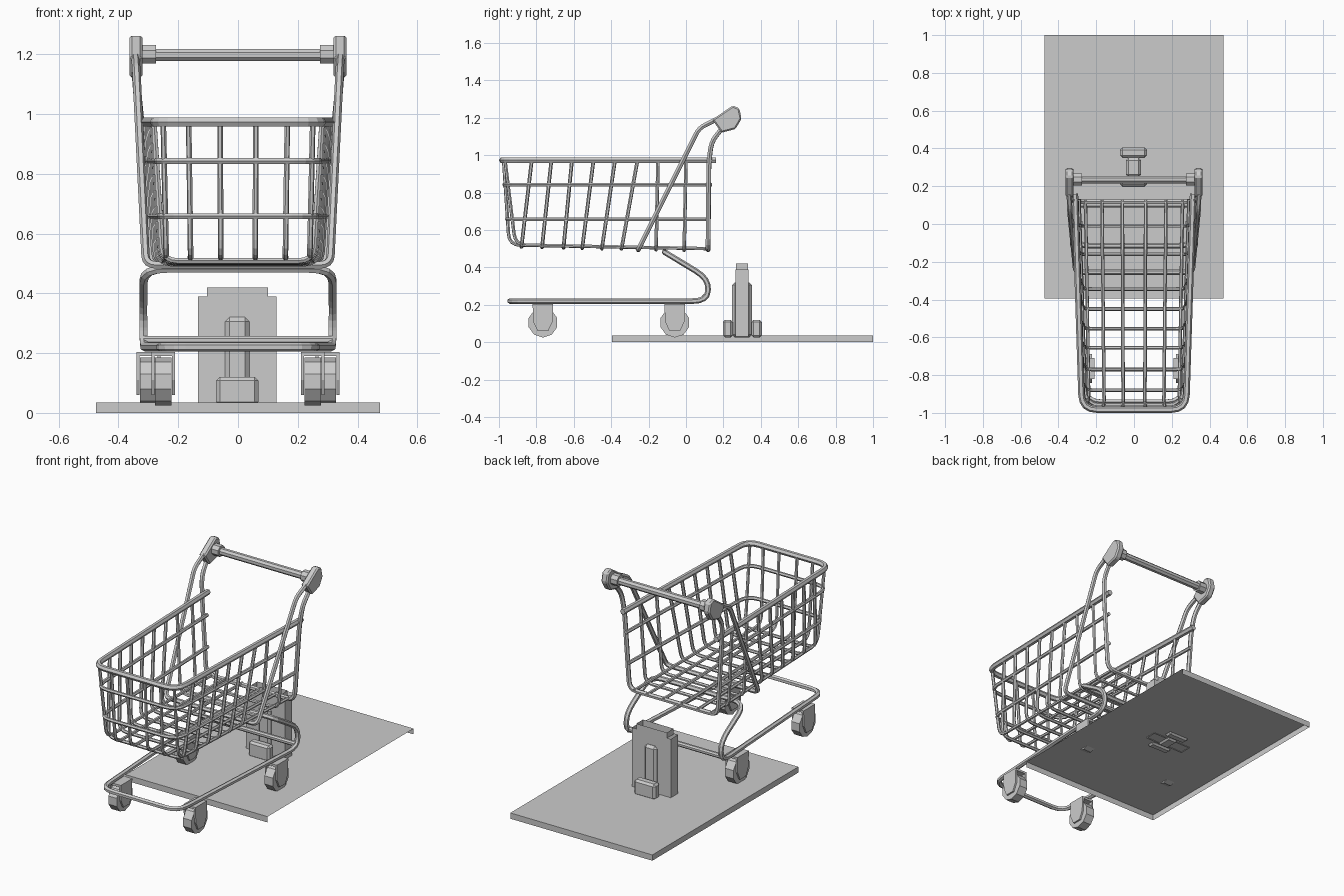
import bpy, bmesh, math
from mathutils import Vector

if "Cube" in bpy.data.objects:
    bpy.data.objects.remove(bpy.data.objects["Cube"], do_unlink=True)

GREY = (0.6, 0.6, 0.6, 1)
grey = bpy.data.materials.new("plain_grey")
grey.use_nodes = True
grey.diffuse_color = GREY
grey.node_tree.nodes["Principled BSDF"].inputs["Base Color"].default_value = GREY


def add_mesh(name, bm):
    mesh = bpy.data.meshes.new(name)
    bm.to_mesh(mesh)
    bm.free()
    mesh.materials.append(grey)
    obj = bpy.data.objects.new(name, mesh)
    bpy.context.collection.objects.link(obj)
    return obj


def box(name, lo, hi, open_sides=()):
    """Box between two corners, left open towards the given directions."""
    bm = bmesh.new()
    bmesh.ops.create_cube(bm, size=1)
    lo, hi = Vector(lo), Vector(hi)
    for v in bm.verts:
        v.co = (lo + hi) / 2 + v.co * (hi - lo)
    bm.normal_update()
    gone = [f for f in bm.faces if any(f.normal.dot(Vector(d)) > 0.9 for d in open_sides)]
    bmesh.ops.delete(bm, geom=gone, context="FACES_ONLY")
    return add_mesh(name, bm)


def prism(name, outline, x0, x1):
    """Extrude a (y, z) outline along x."""
    bm = bmesh.new()
    face = bm.faces.new([bm.verts.new((x0, y, z)) for y, z in outline])
    ext = bmesh.ops.extrude_face_region(bm, geom=[face])["geom"]
    for v in ext:
        if isinstance(v, bmesh.types.BMVert):
            v.co.x = x1
    bmesh.ops.recalc_face_normals(bm, faces=bm.faces)
    return add_mesh(name, bm)


def disc(y, z, r, sides=8):
    turn = math.pi / sides
    return [(y + r * math.cos(turn * (2 * i + 1)), z + r * math.sin(turn * (2 * i + 1)))
            for i in range(sides)]


def chamfer(obj, width):
    bevel = obj.modifiers.new("chamfer", "BEVEL")
    bevel.width = width
    bevel.segments = 1


def rounded(points, r, closed=False, steps=4):
    """Replace the inner corners of a path by short arcs."""
    pts = [Vector(p) for p in points]
    n, out = len(pts), []
    for i, p in enumerate(pts):
        if not closed and i in (0, n - 1):
            out.append(p)
            continue
        a, b = pts[i - 1] - p, pts[(i + 1) % n] - p
        s = p + a.normalized() * min(r, a.length * 0.45)
        e = p + b.normalized() * min(r, b.length * 0.45)
        for k in range(steps + 1):
            t = k / steps
            out.append(s * (1 - t) ** 2 + p * 2 * t * (1 - t) + e * t ** 2)
    return out


def tube(name, points, radius, fillet=0.06, closed=False):
    path = rounded(points, fillet, closed)
    curve = bpy.data.curves.new(name, "CURVE")
    curve.dimensions = "3D"
    curve.bevel_depth = radius
    curve.bevel_resolution = 1
    curve.use_fill_caps = True
    spline = curve.splines.new("POLY")
    spline.points.add(len(path) - 1)
    for sp, p in zip(spline.points, path):
        sp.co = (*p, 1)
    spline.use_cyclic_u = closed
    spline.use_smooth = False
    curve.materials.append(grey)
    obj = bpy.data.objects.new(name, curve)
    bpy.context.collection.objects.link(obj)
    bpy.ops.object.select_all(action="DESELECT")
    obj.select_set(True)
    bpy.context.view_layer.objects.active = obj
    bpy.ops.object.convert(target="MESH")


def mirrored(half):
    """Path from the left side (+x) across to the right side."""
    return half + [(-x, y, z) for x, y, z in reversed(half)]


def width(y, z):
    """Half width of the tapered basket."""
    return 0.312 + 0.032 * (y - 0.15) - 0.06 * (0.97 - z)


def floor_z(y):
    return 0.503 - 0.02 * y


# Basket hoops, open at the back
for name, z, front, back, r in (("basket_rim", 0.973, -0.983, 0.16, 0.017),
                                ("upper_hoop", 0.843, -0.972, 0.14, 0.011),
                                ("lower_hoop", 0.658, -0.957, 0.13, 0.011)):
    tube(name, mirrored([(width(back, z), back, z), (width(front, z), front, z)]), r, 0.08)

# Basket cross ribs: down one side, under the floor, up the other
tops = (-0.825, -0.72, -0.61, -0.495, -0.38, -0.26, -0.15, 0.0)
feet = (-0.88, -0.77, -0.655, -0.555, -0.45, -0.345, -0.16, -0.01)
for i, (top, foot) in enumerate(zip(tops, feet)):
    z = floor_z(foot) - 0.012
    tube(f"cross_rib_{i + 1}",
         mirrored([(width(top, 0.97), top, 0.97), (width(foot, z), foot, z)]), 0.01, 0.05)

# Long ribs: down the front, then back along the floor
for x in (-0.25, -0.165, -0.06, 0.06, 0.165, 0.25):
    front, lean = (-0.975, 0.03) if abs(x) < 0.2 else (-0.967, 0.055)
    tube("long_rib", [(x, front, 0.97), (x * 0.96, front + lean, 0.52),
                      (x * 1.03, 0.13, 0.5)], 0.0095, 0.06)

# Handle supports: rear uprights and sloping braces, each passing under the floor
tube("rear_upright", mirrored([(0.342, 0.19, 1.14), (0.337, 0.135, 1.07),
                               (0.325, 0.122, 0.95), (0.295, 0.118, 0.495)]), 0.014, 0.05)
tube("sloping_brace", mirrored([(0.343, 0.16, 1.19), (0.34, 0.07, 1.145),
                                (0.308, -0.255, 0.495)]), 0.014, 0.035)

# Handle bar with end collars and chunky end caps
prism("handle_bar", disc(0.235, 1.198, 0.022), -0.33, 0.33)
cap = [(0.14, 1.19), (0.25, 1.265), (0.285, 1.25), (0.297, 1.195), (0.265, 1.14), (0.19, 1.12)]
for s in (-1, 1):
    side = "left" if s > 0 else "right"
    prism(f"{side}_collar", disc(0.235, 1.2, 0.034), s * 0.275, s * 0.325)
    chamfer(prism(f"{side}_handle_cap", cap, s * 0.32, s * 0.363), 0.008)

# Lower frame loop and rear crossbar
tube("lower_frame", mirrored([(0.316, -0.115, 0.482), (0.317, 0.12, 0.34),
                              (0.316, 0.115, 0.22), (0.255, -0.942, 0.22)]),
     0.015, 0.08, closed=True)
prism("rear_crossbar", disc(0.1, 0.243, 0.015), -0.317, 0.317)

# Casters
fork = [(-0.055, 0.203), (0.055, 0.203), (0.052, 0.11), (0.028, 0.06),
        (-0.028, 0.06), (-0.052, 0.11)]
for place, cx, cy in (("front", 0.25, -0.765), ("rear", 0.3, -0.06)):
    for s in (-1, 1):
        name = f"{place}_{'left' if s > 0 else 'right'}"
        x = s * cx
        prism(f"{name}_wheel", disc(cy, 0.105, 0.08, 10), x - 0.028, x + 0.028)
        for d in (-0.035, 0.035):
            prism(f"{name}_fork", [(y + cy, z) for y, z in fork], x + d - 0.005, x + d + 0.005)
        box(f"{name}_fork_top", (x - 0.035, cy - 0.055, 0.19), (x + 0.035, cy + 0.055, 0.203))

# Floor slab, a shell open below and on one side
UP, DOWN = (0, 0, 1), (0, 0, -1)
box("floor_slab", (-0.475, -0.395, 0), (0.475, 1, 0.035), (DOWN, (1, 0, 0)))

# Coin post standing on the slab
box("post_housing", (-0.133, 0.265, 0.03), (0.128, 0.335, 0.39), (UP, DOWN))
box("post_cap", (-0.104, 0.268, 0.385), (0.1, 0.332, 0.42), (UP, DOWN))
chamfer(box("post_arm", (-0.043, 0.247, 0.025), (0.038, 0.352, 0.32)), 0.015)
for name, y0, y1 in (("front_foot", 0.197, 0.25), ("back_foot", 0.35, 0.405)):
    chamfer(box(name, (-0.073, y0, 0.025), (0.068, y1, 0.12)), 0.012)
